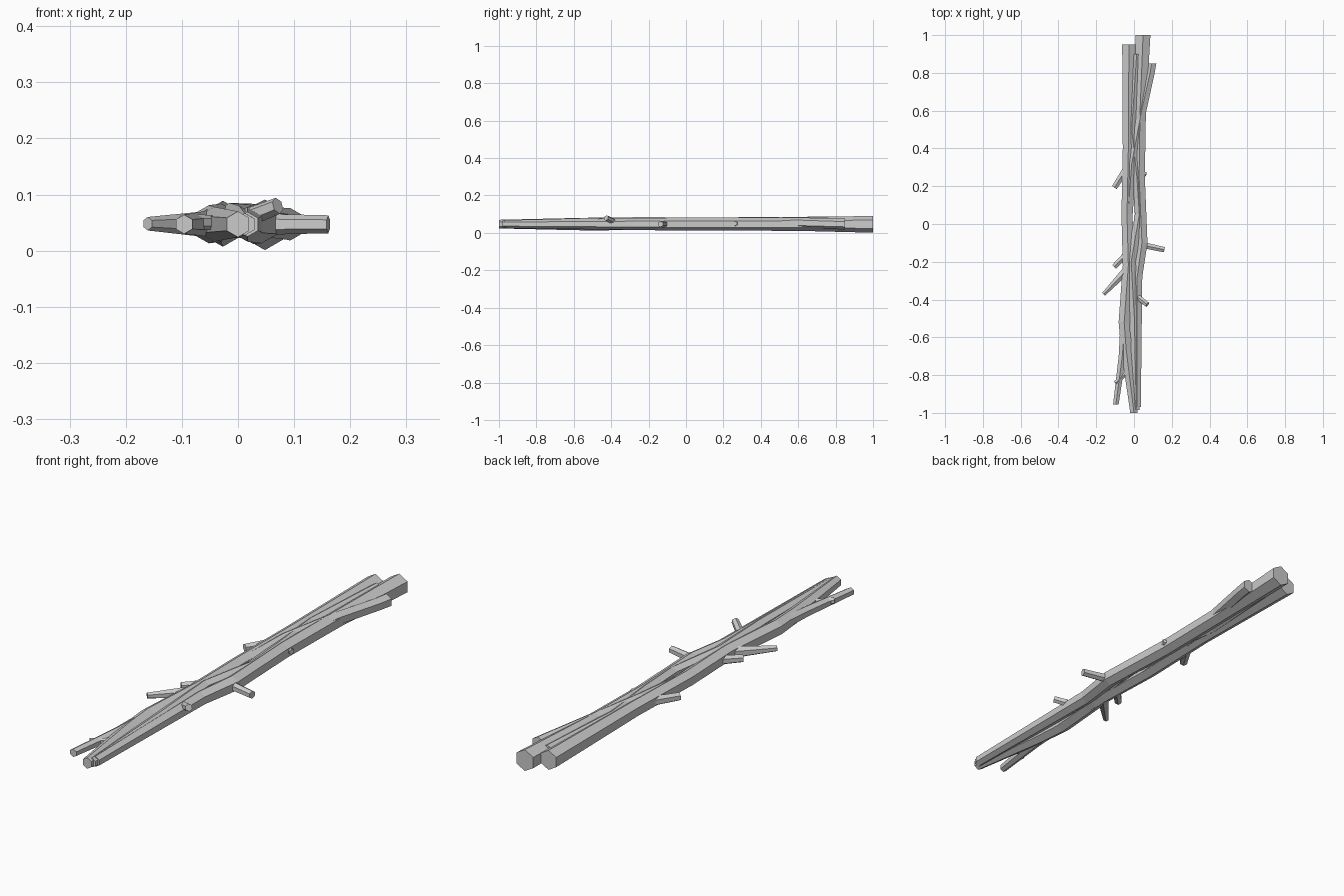
import bpy, math
from mathutils import Vector

if "Cube" in bpy.data.objects:
    bpy.data.objects.remove(bpy.data.objects["Cube"])

def stick(name, pts, sides=6, square_ends=False):
    """Tapered six-sided limb through points (x, y, z, radius)."""
    P = [Vector(p[:3]) for p in pts]
    n = len(P)
    verts, faces = [], []
    for i, p in enumerate(P):
        d = (P[min(i + 1, n - 1)] - P[max(i - 1, 0)]).normalized()
        if square_ends and i in (0, n - 1):
            d = Vector((0, -1, 0))
        side = d.cross(Vector((0, 0, 1))).normalized()
        up = side.cross(d).normalized()
        for k in range(sides):
            a = 2 * math.pi * k / sides
            verts.append(p + pts[i][3] * (math.cos(a) * up + math.sin(a) * side))
    for i in range(n - 1):
        for k in range(sides):
            a, b = i * sides + k, i * sides + (k + 1) % sides
            faces.append((a, b, b + sides, a + sides))
    faces.append(tuple(reversed(range(sides))))
    faces.append(tuple((n - 1) * sides + k for k in range(sides)))
    me = bpy.data.meshes.new(name)
    me.from_pydata(verts, [], faces)
    ob = bpy.data.objects.new(name, me)
    bpy.context.collection.objects.link(ob)
    # consistent outward normals
    import bmesh
    bm = bmesh.new()
    bm.from_mesh(me)
    bmesh.ops.recalc_face_normals(bm, faces=bm.faces)
    bm.to_mesh(me)
    bm.free()
    return ob

Z = 0.047
# Main branches, thick end at the back, thin end at the front
branches = {
    "branch_right": [(.048, 1, .046, .045), (.032, .6, Z, .036), (.027, .25, Z, .035),
                     (.042, -.1, Z, .034), (.017, -.28, Z, .031), (.017, -.97, Z, .022)],
    "branch_left": [(-.027, .95, .048, .041), (-.03, .4, .05, .034), (-.037, .05, Z, .034),
                    (-.03, -.22, .05, .034), (-.052, -.52, Z, .034), (-.042, -.66, Z, .031),
                    (0, -1, Z, .023)],
    "branch_crossing": [(.093, .85, Z, .029), (.085, .8, .048, .028), (.04, .6, .054, .029),
                        (-.012, .32, .056, .029), (-.036, 0, .044, .029), (-.03, -.28, .044, .028),
                        (-.05, -.55, .05, .027), (-.062, -.7, .048, .022), (-.096, -.955, Z, .017)],
    "branch_centre": [(.014, .9, .052, .03), (-.012, .5, .052, .029), (.015, .25, .056, .027),
                      (.028, .05, .054, .027), (-.015, -.2, .058, .027),
                      (.002, -.5, .054, .026), (.012, -.985, Z, .02)],
}
for name, pts in branches.items():
    stick(name, pts, square_ends=True)

# Broken side twigs: base, tip, radii
twigs = [
    ((.03, -.108, Z), (.161, -.136, Z), .019, .016),
    ((-.03, -.235, Z), (-.161, -.372, .048), .026, .012),
    ((.008, -.378, .055), (.071, -.427, .08), .017, .015),
    ((-.035, .3, Z), (-.104, .193, Z), .021, .017),
    ((-.025, -.145, Z), (-.106, -.227, Z), .02, .016),
    ((-.04, -.79, .05), (-.098, -.842, .052), .013, .014),
    ((.03, .275, .05), (.066, .262, .05), .014, .012),
]
for i, (a, b, ra, rb) in enumerate(twigs):
    stick(f"twig_{i + 1}", [(*a, ra), (*b, rb)])
